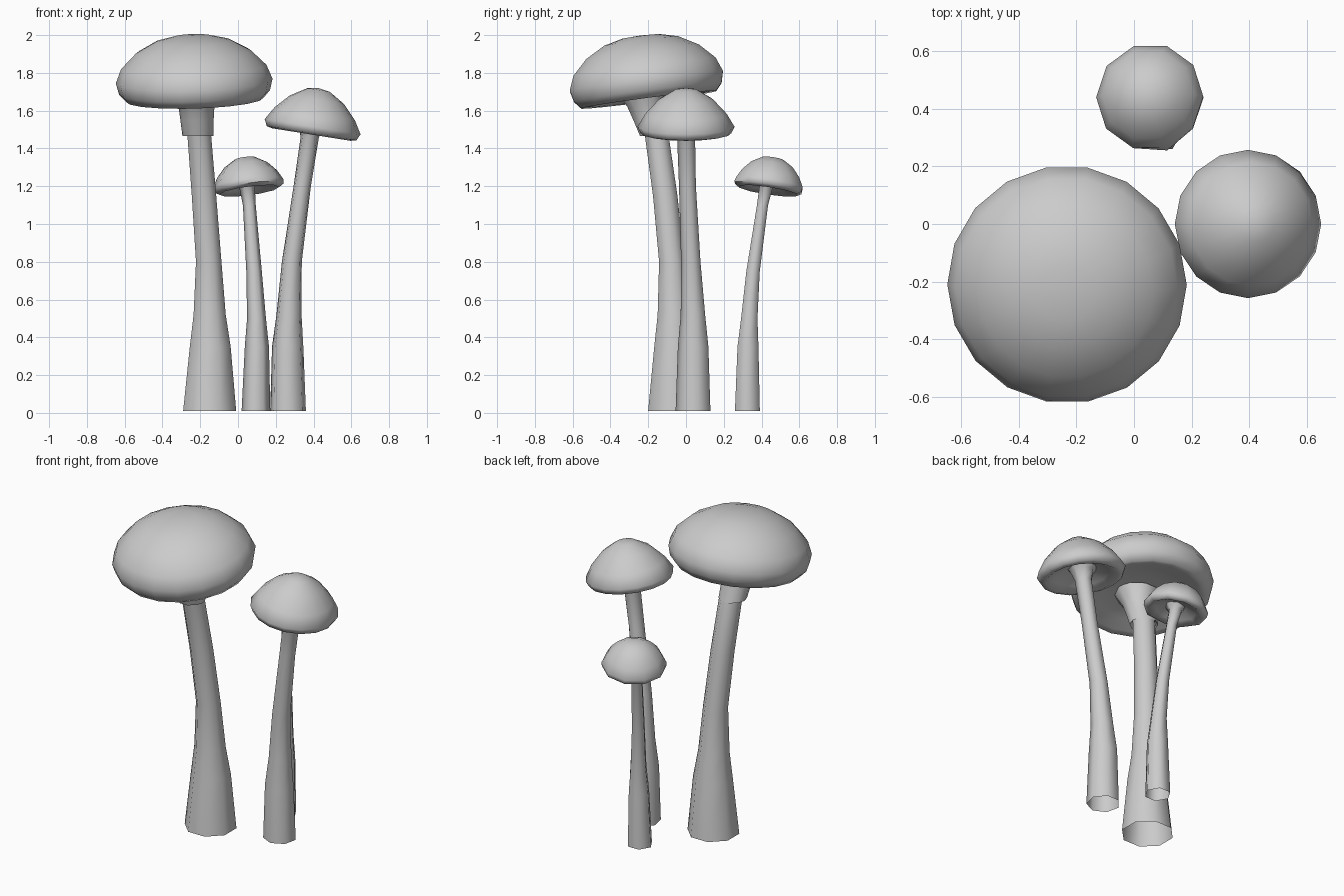
import bpy, bmesh, math
from mathutils import Vector, Matrix

cube = bpy.data.objects.get("Cube")
if cube:
    bpy.data.objects.remove(cube, do_unlink=True)

grey = bpy.data.materials.new("plain grey")
grey.use_nodes = True
grey.diffuse_color = (0.6, 0.6, 0.6, 1)
grey.node_tree.nodes["Principled BSDF"].inputs["Base Color"].default_value = grey.diffuse_color


def loft(name, rings, sides, turn=0.0, placement=None, nudge=None):
    """Skin a stack of (x, y, z, radius) rings, leaving the ends open."""
    bm = bmesh.new()
    loops = []
    for x, y, z, radius in rings:
        loop = []
        for i in range(sides):
            a = math.tau * (i + turn) / sides
            loop.append(bm.verts.new((x + radius * math.cos(a), y + radius * math.sin(a), z)))
        loops.append(loop)
    for low, high in zip(loops, loops[1:]):
        for i in range(sides):
            j = (i + 1) % sides
            bm.faces.new((low[i], low[j], high[j], high[i]))
    # Merge rings of zero radius into a single pole
    bmesh.ops.remove_doubles(bm, verts=bm.verts[:], dist=0.0005)
    if placement:
        bm.transform(placement)
    if nudge:
        target = Vector(nudge)
        min(bm.verts, key=lambda v: (v.co - target).length).co = target
    bmesh.ops.recalc_face_normals(bm, faces=bm.faces[:])

    mesh = bpy.data.meshes.new(name)
    bm.to_mesh(mesh)
    bm.free()
    mesh.materials.append(grey)
    obj = bpy.data.objects.new(name, mesh)
    bpy.context.collection.objects.link(obj)
    bpy.ops.object.select_all(action="DESELECT")
    obj.select_set(True)
    bpy.context.view_layer.objects.active = obj
    bpy.ops.object.shade_smooth_by_angle(angle=math.radians(65))
    return obj


def cap(name, centre, axis, profile, sides, turn=0.0, nudge=None):
    """Turn a (radius, height) profile, underside first, about a leaning axis."""
    lean = Vector((0, 0, 1)).rotation_difference(Vector(axis)).to_matrix().to_4x4()
    rings = [(0, 0, height, radius) for radius, height in profile]
    return loft(name, rings, sides, turn, Matrix.Translation(centre) @ lean, nudge)


# Large mushroom: stem, collar under the cap, broad cap
loft("large_stem", [
    (-.15, -.06, .01, .152), (-.147, -.06, .35, .117), (-.15, -.065, .52, .092),
    (-.155, -.075, .8, .073), (-.18, -.11, 1.15, .07), (-.205, -.155, 1.47, .068),
    (-.215, -.2, 1.62, .068)], 8, .5)
loft("large_collar", [
    (-.207, -.16, 1.48, .066), (-.212, -.165, 1.465, .082), (-.217, -.195, 1.55, .088),
    (-.22, -.22, 1.62, .095), (-.225, -.245, 1.71, .135)], 10)
cap("large_cap", (-.232, -.21, 1.757), (-.03, -.13, 1), [
    (0, -.05), (.14, -.05), (.25, -.065), (.33, -.095), (.365, -.1), (.4, -.06),
    (.415, 0), (.385, .075), (.305, .155), (.2, .213), (.1, .238), (0, .243)], 18)

# Medium mushroom: stem flaring into a pointed cap
loft("medium_stem", [
    (.265, .042, .01, .097), (.263, .042, .35, .085), (.27, .04, .52, .068),
    (.285, .028, .8, .054), (.34, .01, 1.2, .047), (.38, .003, 1.46, .05),
    (.39, 0, 1.52, .07), (.395, 0, 1.555, .1)], 7, .25)
cap("medium_cap", (.395, 0, 1.515), (.16, 0, 1), [
    (0, .03), (.08, .025), (.16, -.015), (.21, -.042), (.24, -.035), (.257, 0),
    (.215, .07), (.145, .145), (.06, .197), (0, .207)], 16)

# Small mushroom: thin stem and a cap with one pulled rim corner
loft("small_stem", [
    (.095, .325, .01, .076), (.1, .328, .35, .064), (.098, .335, .5, .05),
    (.085, .355, .75, .041), (.06, .405, 1.1, .034), (.047, .425, 1.2, .042),
    (.043, .43, 1.24, .07)], 6)
cap("small_cap", (.055, .44, 1.21), (-.13, .15, 1), [
    (0, .022), (.06, .015), (.12, -.015), (.16, -.035), (.185, -.02), (.187, .005),
    (.16, .055), (.115, .105), (.055, .14), (0, .143)], 10, nudge=(.115, .255, 1.225))
